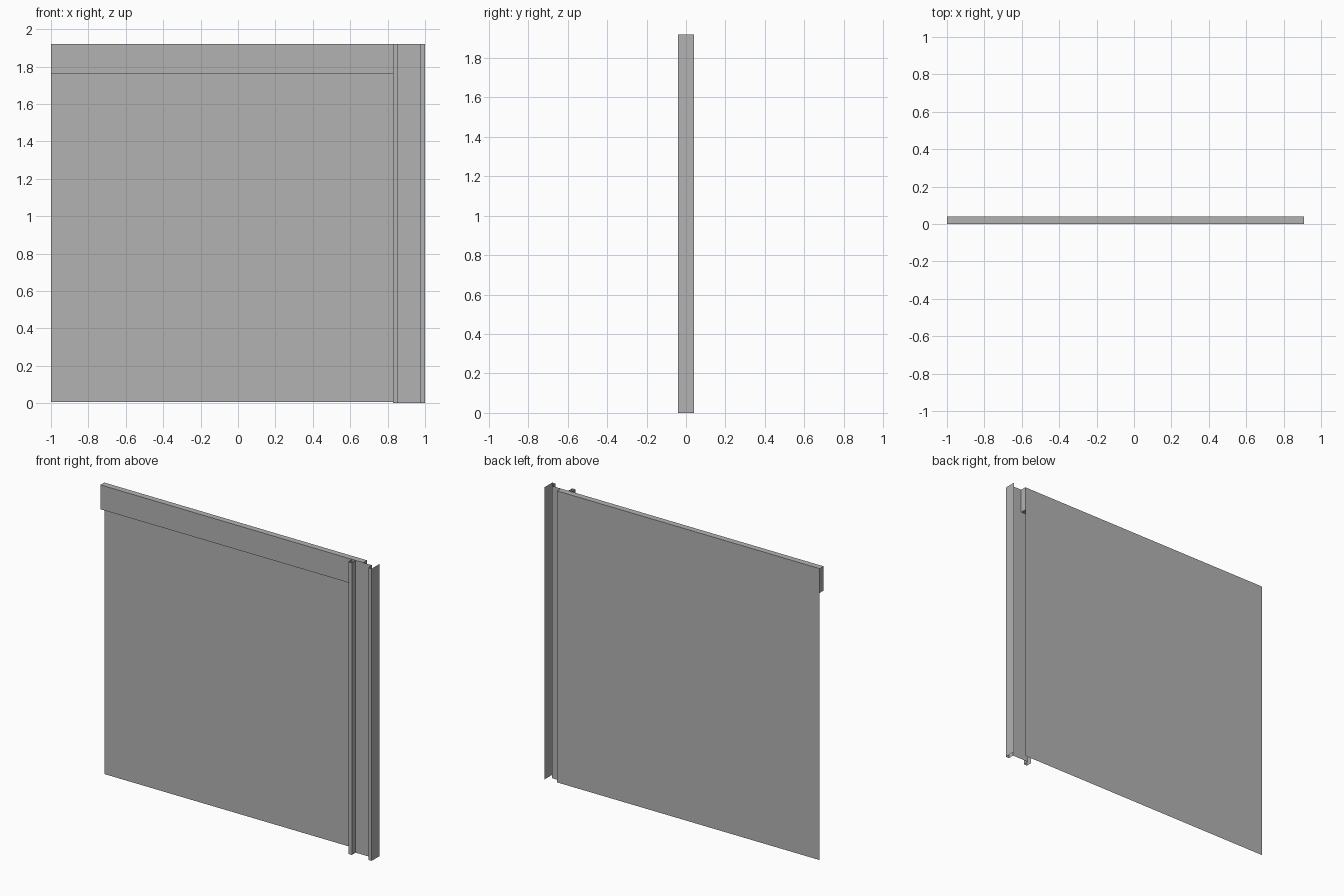
import bpy

cube = bpy.data.objects.get("Cube")
if cube:
    bpy.data.objects.remove(cube, do_unlink=True)

HEIGHT = 1.92
BACK = 0.04

metal = bpy.data.materials.new("grey metal")
metal.use_nodes = True
GREY = (0.45, 0.45, 0.45, 1)
metal.diffuse_color = GREY
metal.node_tree.nodes["Principled BSDF"].inputs["Base Color"].default_value = GREY


def add_mesh(name, verts, faces):
    mesh = bpy.data.meshes.new(name)
    mesh.from_pydata(verts, [], faces)
    mesh.materials.append(metal)
    obj = bpy.data.objects.new(name, mesh)
    bpy.context.collection.objects.link(obj)
    return obj


def folded_sheet(name, path, bottom, top):
    """Raise an open plan path into a thin folded sheet."""
    verts = [(x, y, z) for x, y in path for z in (bottom, top)]
    faces = [(i, i + 2, i + 3, i + 1) for i in range(0, len(verts) - 2, 2)]
    return add_mesh(name, verts, faces)


# Large back panel
folded_sheet("back_panel", [(0.91, BACK), (-1, BACK)], 0.005, HEIGHT)

# Top rail, a box in front of the panel, sharing its back sheet
low, left, right = 1.76, -1, 0.91
rail_path = [(left, BACK), (left, 0), (right, 0), (right, BACK)]
rail = folded_sheet("top_rail", rail_path, low, HEIGHT)
for name, z, order in (("rail_top", HEIGHT, (0, 1, 2, 3)),
                       ("rail_bottom", low, (3, 2, 1, 0))):
    add_mesh(name, [(x, y, z) for x, y in rail_path], [order])

# Folded side post with a recessed centre and an outer flange
folded_sheet("side_post", [
    (0.83, 0), (0.83, -0.04), (0.855, -0.04), (0.855, 0),
    (0.975, 0), (0.975, -0.04), (1, -0.04), (1, BACK),
], 0, HEIGHT)
